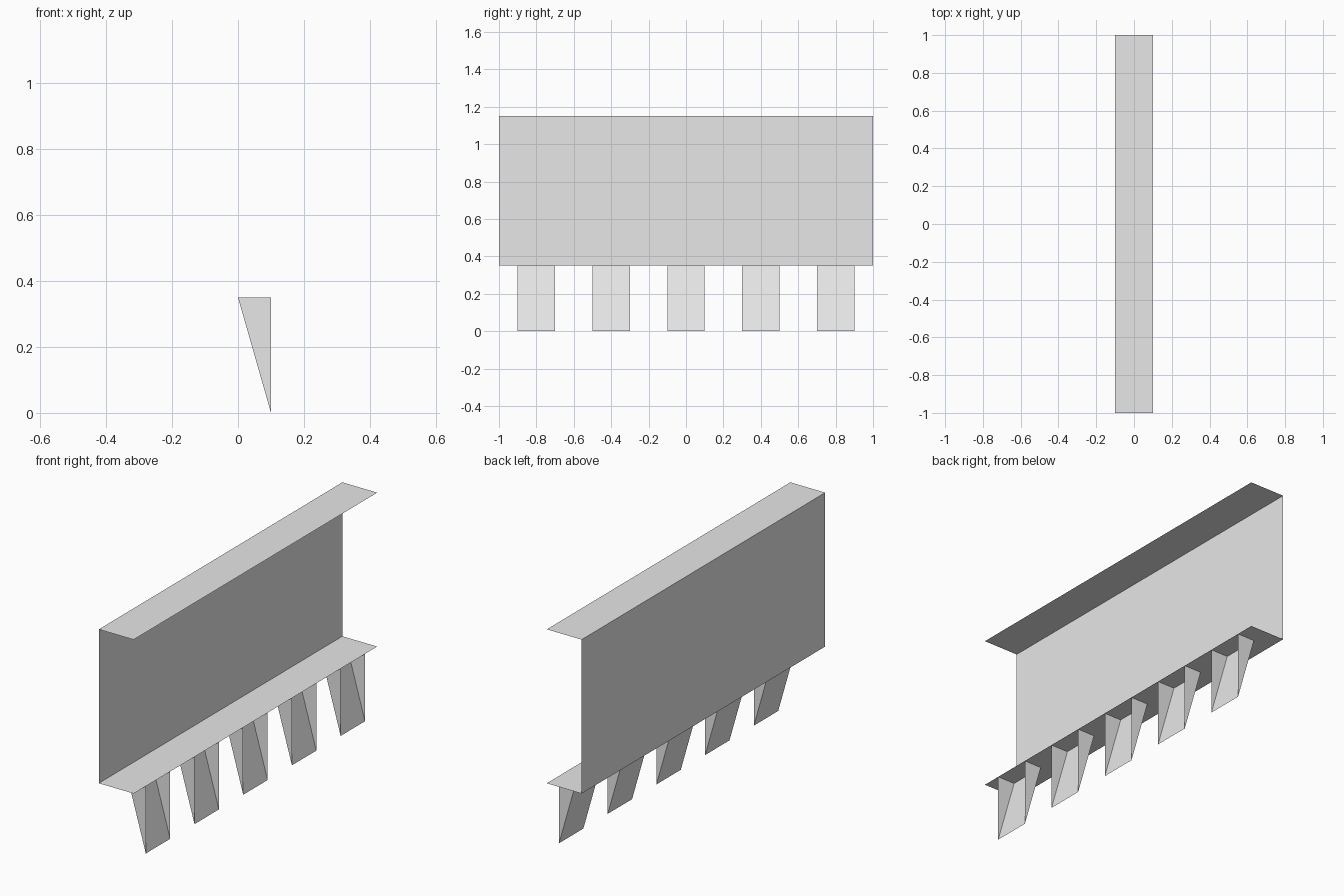
import bpy
import bmesh

cube = bpy.data.objects.get("Cube")
if cube:
    bpy.data.objects.remove(cube, do_unlink=True)

# Single plain grey for the whole model
GREY = (0.8, 0.8, 0.8, 1.0)
grey = bpy.data.materials.new("light_grey")
grey.use_nodes = True
grey.diffuse_color = GREY
grey.node_tree.nodes["Principled BSDF"].inputs["Base Color"].default_value = GREY

HALF_DEPTH = 0.1
BASE, TOP = 0.35, 1.15
LEG_WIDTH = 0.2


def extruded_sheet(name, profile, y0, y1, capped=False):
    """Sweep an open (x, z) profile along y as a thin sheet, optionally closing its ends."""
    bm = bmesh.new()
    front = [bm.verts.new((x, y0, z)) for x, z in profile]
    back = [bm.verts.new((x, y1, z)) for x, z in profile]
    for i in range(len(profile) - 1):
        bm.faces.new((front[i], front[i + 1], back[i + 1], back[i]))
    if capped:
        bm.faces.new(front)
        bm.faces.new(back)
    bmesh.ops.recalc_face_normals(bm, faces=bm.faces)
    mesh = bpy.data.meshes.new(name)
    bm.to_mesh(mesh)
    bm.free()
    mesh.materials.append(grey)
    obj = bpy.data.objects.new(name, mesh)
    bpy.context.collection.objects.link(obj)
    return obj


# Back panel with a top shelf and a bottom shelf
extruded_sheet(
    "panel_with_shelves",
    [(HALF_DEPTH, TOP), (-HALF_DEPTH, TOP), (-HALF_DEPTH, BASE), (HALF_DEPTH, BASE)],
    -1, 1)

# Row of wedge legs: sloped sheet and two triangular cheeks, open on the +x side
leg_profile = [(HALF_DEPTH, BASE), (0, BASE), (HALF_DEPTH, 0)]
for i in range(5):
    y = 0.4 * (i - 2)
    extruded_sheet(f"leg_{i + 1}", leg_profile, y - LEG_WIDTH / 2, y + LEG_WIDTH / 2, capped=True)
